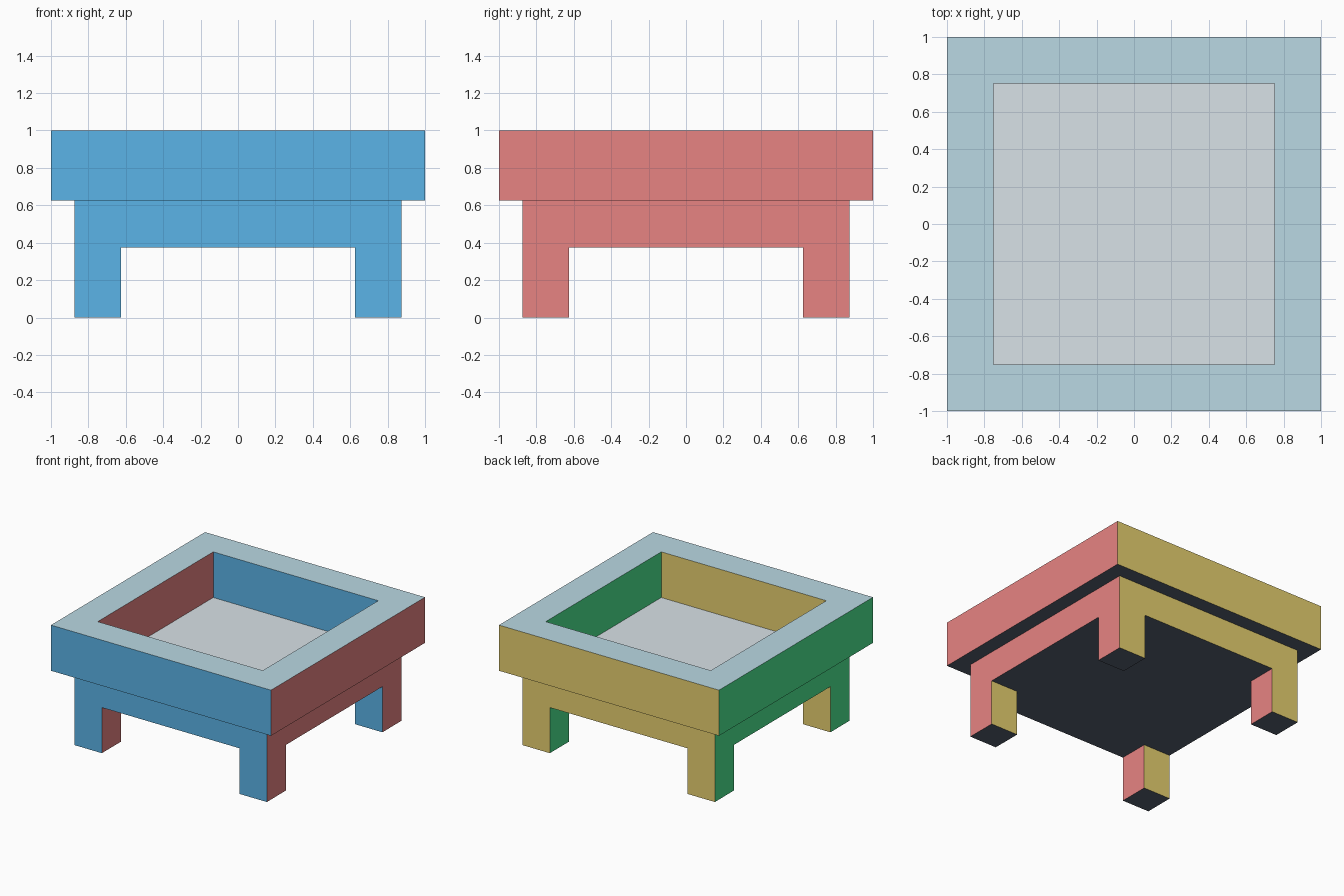
import bpy, bmesh

if "Cube" in bpy.data.objects:
    bpy.data.objects.remove(bpy.data.objects["Cube"])


def linear(hex_code):
    values = [int(hex_code[i:i + 2], 16) / 255 for i in (0, 2, 4)]
    return [v / 12.92 if v <= 0.04045 else ((v + 0.055) / 1.055) ** 2.4 for v in values] + [1]


# One colour per facing direction, plus the basin floor
COLOURS = {
    "front_blue": "61BFF5", "back_yellow": "F8E079", "right_red": "F58C8B",
    "left_green": "4CEB92", "rim_pale_blue": "BAD8E3", "underside_slate": "56606F",
    "floor_pale_grey": "D9E2E7",
}
MATERIALS = []
for colour_name, code in COLOURS.items():
    material = bpy.data.materials.new(colour_name)
    material.diffuse_color = linear(code)
    material.use_nodes = True
    material.node_tree.nodes["Principled BSDF"].inputs["Base Color"].default_value = material.diffuse_color
    MATERIALS.append(material)


def facing(normal, top):
    if abs(normal.z) > 0.5:
        return top if normal.z > 0 else 5
    if abs(normal.y) > 0.5:
        return 0 if normal.y < 0 else 1
    return 2 if normal.x > 0 else 3


def finish(name, bm, top=4):
    bmesh.ops.recalc_face_normals(bm, faces=bm.faces[:])
    for face in bm.faces:
        face.normal_update()
        face.material_index = facing(face.normal, top)
    mesh = bpy.data.meshes.new(name)
    bm.to_mesh(mesh)
    bm.free()
    for material in MATERIALS:
        mesh.materials.append(material)
    bpy.context.collection.objects.link(bpy.data.objects.new(name, mesh))


def box(x0, x1, y0, y1, z0, z1):
    bm = bmesh.new()
    bmesh.ops.create_cube(bm, size=1)
    for v in bm.verts:
        v.co = (x1 if v.co.x > 0 else x0, y1 if v.co.y > 0 else y0, z1 if v.co.z > 0 else z0)
    return bm


# Square rim: four mitred sides around an open centre
bm = bmesh.new()
corners = [(-1, -1), (1, -1), (1, 1), (-1, 1)]
loops = [[bm.verts.new((x * r, y * r, z)) for x, y in corners]
         for r, z in ((1, 0.625), (1, 1), (0.75, 1), (0.75, 0.625))]
for a in range(4):
    for i in range(4):
        b, j = (a + 1) % 4, (i + 1) % 4
        bm.faces.new((loops[a][i], loops[a][j], loops[b][j], loops[b][i]))
bmesh.ops.dissolve_limit(bm, angle_limit=0.01, verts=[], edges=[])
finish("rim", bm)

# Base slab, whose top is the basin floor
finish("base", box(-0.875, 0.875, -0.875, 0.875, 0.375, 0.625), top=6)

# Four corner legs, open where they meet the base
for sx, side in ((-1, "left"), (1, "right")):
    for sy, end in ((-1, "front"), (1, "back")):
        x0, x1 = sorted((sx * 0.625, sx * 0.875))
        y0, y1 = sorted((sy * 0.625, sy * 0.875))
        bm = box(x0, x1, y0, y1, 0, 0.375)
        bm.normal_update()
        top_faces = [f for f in bm.faces if f.calc_center_median().z > 0.37]
        bmesh.ops.delete(bm, geom=top_faces, context="FACES_ONLY")
        finish(f"{end}_{side}_leg", bm)
